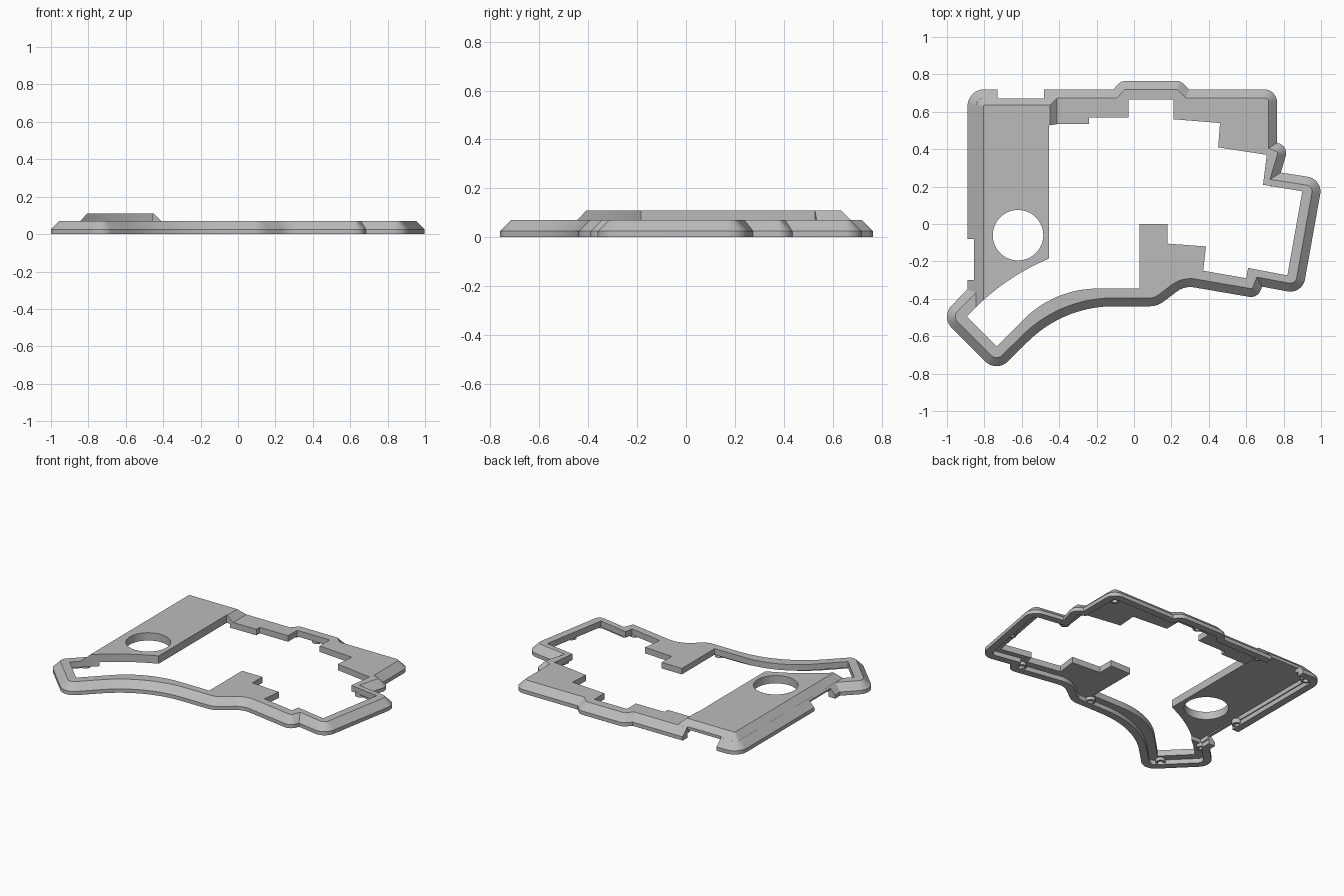
import bpy, bmesh, math
from mathutils import Vector

if "Cube" in bpy.data.objects:
    bpy.data.objects.remove(bpy.data.objects["Cube"], do_unlink=True)

grey = bpy.data.materials.new("plain grey")
grey.use_nodes = True
COLOUR = (0.5, 0.5, 0.5, 1)
grey.diffuse_color = COLOUR
grey.node_tree.nodes["Principled BSDF"].inputs["Base Color"].default_value = COLOUR


def rounded(corners):
    """Clockwise outline from (x, y[, radius]) corners."""
    pts, n = [], len(corners)
    for i, c in enumerate(corners):
        p = Vector(c[:2])
        r = c[2] if len(c) > 2 else 0
        if not r:
            pts.append(p)
            continue
        a = (Vector(corners[i - 1][:2]) - p).normalized()
        b = (Vector(corners[(i + 1) % n][:2]) - p).normalized()
        half = a.angle(b) / 2
        centre = p + (a + b).normalized() * r / math.sin(half)
        start = p + a * r / math.tan(half) - centre
        end = p + b * r / math.tan(half) - centre
        sweep = math.pi - 2 * half
        if start.x * end.y - start.y * end.x < 0:
            sweep = -sweep
        steps = max(4, int(abs(sweep) * (10 if r < 0.3 else 24)))
        for k in range(steps + 1):
            t = sweep * k / steps
            pts.append(centre + Vector((start.x * math.cos(t) - start.y * math.sin(t),
                                        start.x * math.sin(t) + start.y * math.cos(t))))
    return pts


def inset(pts, d):
    """Move a clockwise outline inward by d with mitred corners."""
    out, n = [], len(pts)
    for i, p in enumerate(pts):
        e1 = (p - pts[i - 1]).normalized()
        e2 = (pts[(i + 1) % n] - p).normalized()
        n1, n2 = Vector((e1.y, -e1.x)), Vector((e2.y, -e2.x))
        out.append(p + (n1 + n2) * d / (1 + n1.dot(n2)))
    return out


def loft(name, pts, levels):
    """Solid through (height, inset) levels of one outline."""
    bm = bmesh.new()
    rings = [[bm.verts.new((p.x, p.y, z)) for p in inset(pts, d)] for z, d in levels]
    n = len(pts)
    for low, high in zip(rings, rings[1:]):
        for i in range(n):
            j = (i + 1) % n
            bm.faces.new((low[i], low[j], high[j], high[i]))
    bm.faces.new(rings[0])
    bm.faces.new(rings[-1])
    bmesh.ops.recalc_face_normals(bm, faces=bm.faces)
    return finish(name, bm)


def finish(name, bm):
    mesh = bpy.data.meshes.new(name)
    bm.to_mesh(mesh)
    bm.free()
    mesh.materials.append(grey)
    obj = bpy.data.objects.new(name, mesh)
    bpy.context.collection.objects.link(obj)
    return obj


def block(x0, x1, y0, y1, z0, z1):
    pts = [Vector(p) for p in ((x0, y0), (x0, y1), (x1, y1), (x1, y0))]
    return loft("cutter", pts, [(z0, 0), (z1, 0)])


def disc(x, y, r, sides=48):
    return [Vector((x + r * math.cos(-math.tau * k / sides),
                    y + r * math.sin(-math.tau * k / sides))) for k in range(sides)]


def combine(target, other, operation):
    mod = target.modifiers.new("cut", 'BOOLEAN')
    mod.operation, mod.solver, mod.object = operation, 'EXACT', other
    bpy.context.view_layer.objects.active = target
    bpy.ops.object.modifier_apply(modifier=mod.name)
    bpy.data.objects.remove(other, do_unlink=True)


# Outer wall with a sloped shoulder
outline = rounded([
    (-.89, .72, .09), (-.11, .72), (-.07, .765, .06), (.25, .765, .06), (.295, .72),
    (.765, .72, .07), (.765, .435), (.825, .41, .055), (.785, .275), (1.01, .24, .08),
    (.9, -.375, .08), (.685, -.335), (.66, -.397, .055), (.27, -.33, .12),
    (.125, -.44, .12), (-.377, -.44, .65), (-.735, -.795, .085),
    (-1.035, -.495, .085), (-.89, -.35)])
case = loft("case_frame", outline, [(0, 0), (.025, 0), (.07, .045)])

# Raised side panel
panel = rounded([(-.89, .72, .09), (-.365, .72), (-.365, -.32), (-.62, -.55), (-.89, -.55)])
combine(case, loft("panel", panel, [(.05, .08), (.069, .0445), (.11, .085)]), 'UNION')

# Hollow underside
combine(case, loft("cutter", inset(outline, .048), [(-.1, 0), (.03, 0)]), 'DIFFERENCE')
combine(case, block(-.835, -.43, -.37, .645, -.1, .058), 'DIFFERENCE')

# Stepped key opening
opening = rounded([
    (-.455, .527), (-.405, .535), (-.24, .535), (-.24, .57), (-.03, .57), (-.03, .665),
    (.21, .665), (.21, .56), (.46, .54), (.45, .41), (.71, .37), (.69, .21), (.9, .175),
    (.82, -.275), (.61, -.235), (.6, -.29), (.37, -.25), (.385, -.12), (.18, -.105),
    (.18, 0), (.03, 0), (.03, -.345), (-.425, -.345, .56), (-.735, -.655),
    (-.895, -.495), (-.69, -.29, 1.2), (-.455, -.185)])
combine(case, loft("cutter", opening, [(-.1, 0), (.2, 0)]), 'DIFFERENCE')

# Round dial hole
combine(case, loft("cutter", disc(-.62, -.06, .135, 64), [(-.1, 0), (.2, 0)]), 'DIFFERENCE')

# Connector notches at the back and the side
for box in ((-.73, -.48, .67, .9, -.1, .2), (-.73, -.48, .6, .9, -.1, .055),
            (-1.1, -.855, -.3, -.08, -.1, .2), (-1.1, -.8, -.3, -.08, -.1, .05)):
    combine(case, block(*box), 'DIFFERENCE')

# Screw bosses under the rim
bm = bmesh.new()
for x, y in ((.69, .64), (.74, .23), (.9, -.08), (.61, -.33), (.02, -.385), (-.775, -.675),
             (-.855, -.385), (-.835, -.03), (-.81, .645), (-.42, .665), (.09, .705)):
    rings = []
    for r, z in ((.03, .04), (.03, .008), (.017, .008), (.017, .036)):
        rings.append([bm.verts.new((p.x, p.y, z)) for p in disc(x, y, r, 20)])
    for a, b in zip(rings, rings[1:]):
        for i in range(20):
            j = (i + 1) % 20
            bm.faces.new((a[i], a[j], b[j], b[i]))
    bm.faces.new(rings[0])
    bm.faces.new(rings[-1])
bmesh.ops.recalc_face_normals(bm, faces=bm.faces)
bosses = finish("screw_bosses", bm)

for obj in (case, bosses):
    bpy.ops.object.select_all(action='DESELECT')
    obj.select_set(True)
    bpy.context.view_layer.objects.active = obj
    bpy.ops.object.shade_smooth_by_angle(angle=math.radians(25))
